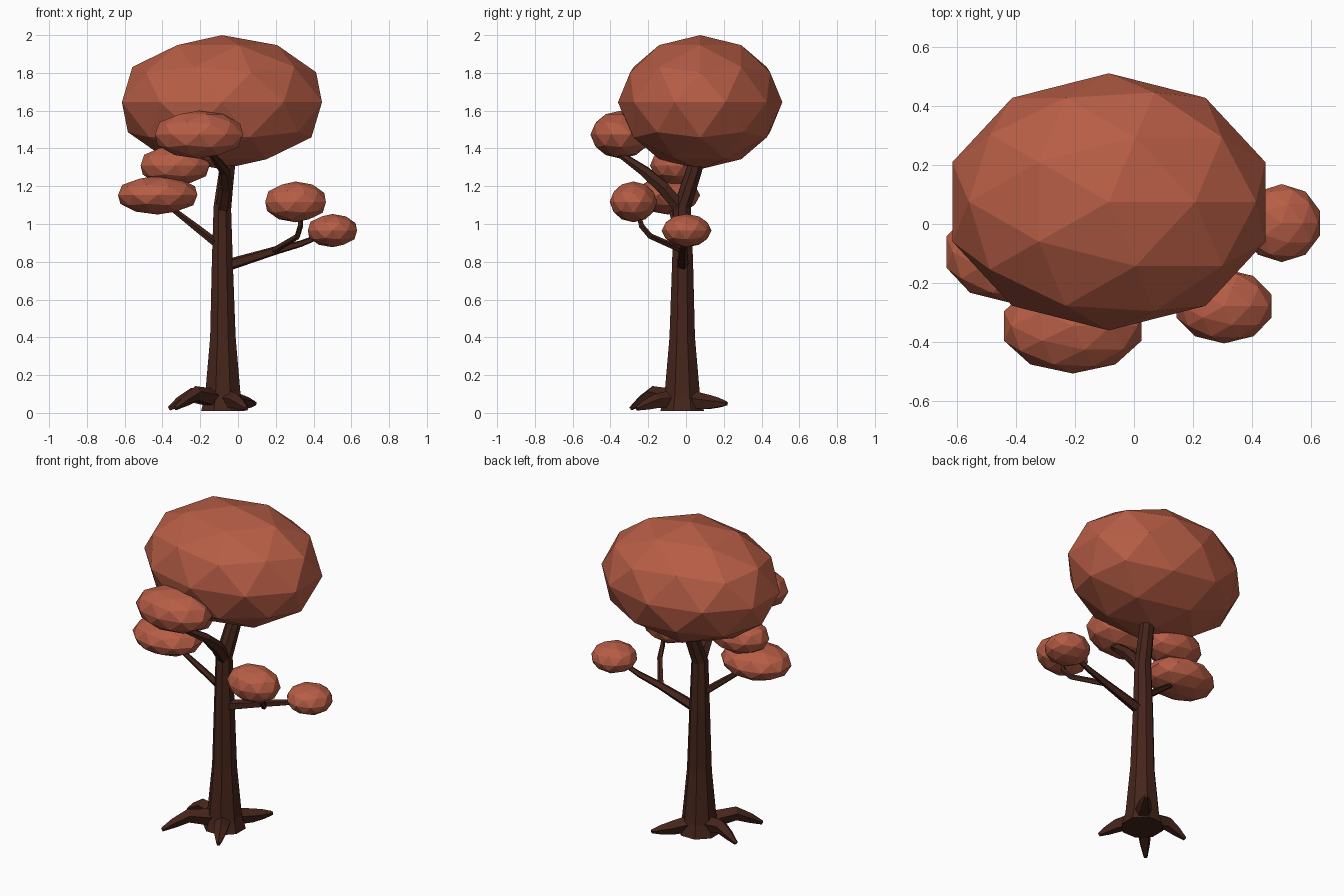
import bpy, bmesh, math
from mathutils import Vector

if "Cube" in bpy.data.objects:
    bpy.data.objects.remove(bpy.data.objects["Cube"])


def material(name, rgb):
    m = bpy.data.materials.new(name)
    m.diffuse_color = (*rgb, 1)
    m.use_nodes = True
    m.node_tree.nodes["Principled BSDF"].inputs["Base Color"].default_value = m.diffuse_color
    return m


BARK = material("bark", (0.06, 0.018, 0.011))
LEAF = material("leaf", (0.47, 0.11, 0.06))


def limb(name, path, sides, spin=0.0):
    """Faceted tapering tube through (x, y, z, radius) points."""
    pts = [Vector(p[:3]) for p in path]
    bm = bmesh.new()
    rings = []
    for i, p in enumerate(pts):
        t = (pts[min(i + 1, len(pts) - 1)] - pts[max(i - 1, 0)]).normalized()
        ref = Vector((0, 1, 0)) if abs(t.z) > 0.75 else Vector((0, 0, 1))
        if abs(pts[-1].z - pts[0].z) > 0.6:
            ref = Vector((0, 1, 0))
        u = ref.cross(t).normalized()
        v = t.cross(u)
        r = path[i][3]
        rings.append([bm.verts.new(p + r * (u * math.cos(a) + v * math.sin(a)))
                      for a in (spin + math.tau * k / sides for k in range(sides))])
    for a, b in zip(rings, rings[1:]):
        for k in range(sides):
            n = (k + 1) % sides
            bm.faces.new((a[k], a[n], b[n], b[k]))
    bm.faces.new(rings[0][::-1])
    bm.faces.new(rings[-1])
    bmesh.ops.recalc_face_normals(bm, faces=bm.faces)
    me = bpy.data.meshes.new(name)
    bm.to_mesh(me)
    bm.free()
    me.materials.append(BARK)
    ob = bpy.data.objects.new(name, me)
    bpy.context.collection.objects.link(ob)
    return ob


def foliage(name, centre, radii):
    bpy.ops.mesh.primitive_ico_sphere_add(subdivisions=2, radius=1, location=centre)
    ob = bpy.context.object
    ob.name = name
    ob.scale = radii
    ob.data.materials.append(LEAF)


# Trunk with flared base, bending back into the crown
limb("trunk", [(-0.08, -0.02, 0.01, 0.125), (-0.08, -0.02, 0.09, 0.102),
               (-0.08, -0.02, 0.40, 0.073), (-0.083, -0.018, 0.80, 0.06),
               (-0.083, -0.02, 1.09, 0.05), (-0.058, 0.045, 1.29, 0.044),
               (-0.05, 0.065, 1.37, 0.04)], 8, math.pi / 8)

# Roots: (tip x, tip y, tip z, hump height)
roots = [(-0.33, -0.29, 0.025, 0.10), (-0.365, 0.02, 0.022, 0.09),
         (0.045, -0.26, 0.022, 0.06), (0.09, 0.215, 0.05, 0.055)]
for i, (x, y, z, hump) in enumerate(roots):
    def along(f, height, r):
        return (-0.08 + (x + 0.08) * f, -0.02 + (y + 0.02) * f, height, r)
    limb(f"root_{i + 1}", [along(0.1, 0.07, 0.055), along(0.58, hump, 0.042),
                           along(0.8, (hump + z) / 2, 0.03), along(1, z, 0.012)],
         5, math.pi / 2)

# Branches
limb("front_branch", [(-0.08, -0.01, 1.06, 0.042), (-0.065, -0.12, 1.19, 0.038),
                      (-0.07, -0.22, 1.28, 0.03), (-0.14, -0.35, 1.37, 0.018)], 6)
limb("left_branch", [(-0.08, -0.02, 0.87, 0.024), (-0.22, -0.05, 0.98, 0.02),
                     (-0.40, -0.09, 1.12, 0.012)], 5)
limb("right_branch", [(-0.08, -0.02, 0.775, 0.034), (0.20, -0.015, 0.86, 0.023),
                      (0.33, -0.005, 0.895, 0.018), (0.46, 0.0, 0.945, 0.012)], 5)
limb("right_twig", [(0.19, -0.02, 0.86, 0.018), (0.315, -0.19, 0.935, 0.016),
                    (0.33, -0.235, 0.99, 0.015), (0.33, -0.255, 1.06, 0.011)], 5)

# Foliage clumps: centre and radii
foliage("crown", (-0.085, 0.075, 1.645), (0.557, 0.435, 0.355))
foliage("front_clump", (-0.207, -0.345, 1.473), (0.245, 0.161, 0.127))
foliage("upper_left_clump", (-0.333, -0.055, 1.31), (0.192, 0.135, 0.108))
foliage("lower_left_clump", (-0.425, -0.095, 1.153), (0.221, 0.17, 0.103))
foliage("right_front_clump", (0.305, -0.278, 1.117), (0.169, 0.126, 0.108))
foliage("right_clump", (0.50, 0.003, 0.965), (0.137, 0.132, 0.088))
